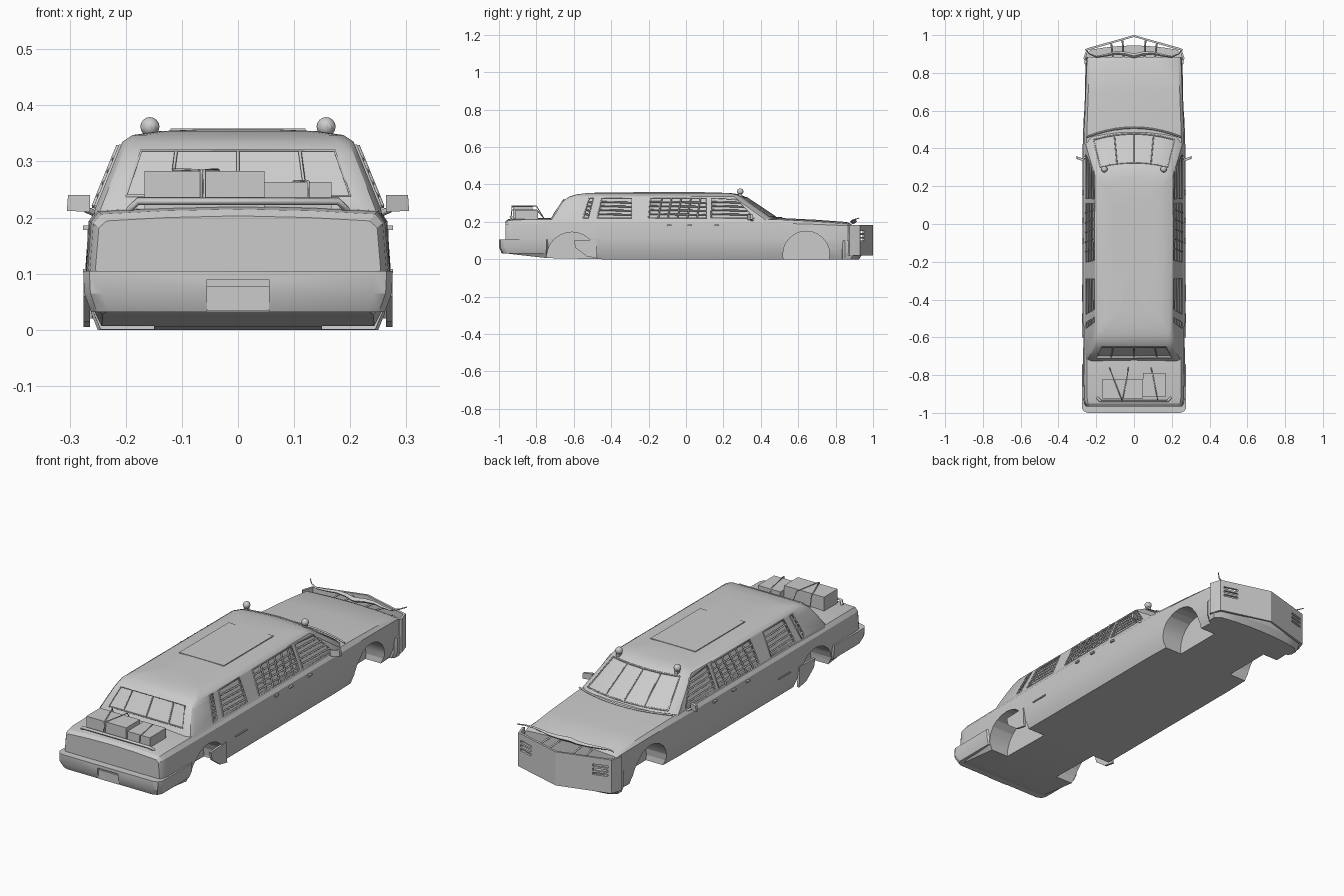
import bpy, bmesh, math
from mathutils import Vector

cube = bpy.data.objects.get("Cube")
if cube:
    bpy.data.objects.remove(cube)

gray = bpy.data.materials.new("plain gray")
gray.use_nodes = True
gray.diffuse_color = (0.6, 0.6, 0.6, 1)
gray.node_tree.nodes["Principled BSDF"].inputs["Base Color"].default_value = (0.6, 0.6, 0.6, 1)


def finish(name, bm, smooth=False):
    bmesh.ops.recalc_face_normals(bm, faces=bm.faces)
    me = bpy.data.meshes.new(name)
    bm.to_mesh(me)
    bm.free()
    me.materials.append(gray)
    ob = bpy.data.objects.new(name, me)
    bpy.context.collection.objects.link(ob)
    if smooth:
        smooth_edges(ob)
    return ob


def activate(ob):
    bpy.ops.object.select_all(action='DESELECT')
    ob.select_set(True)
    bpy.context.view_layer.objects.active = ob


def smooth_edges(ob):
    activate(ob)
    bpy.ops.object.shade_smooth_by_angle(angle=math.radians(28))


def loft(name, rings, smooth=True):
    bm = bmesh.new()
    rows = [[bm.verts.new(p) for p in r] for r in rings]
    n = len(rows[0])
    for a, b in zip(rows, rows[1:]):
        for i in range(n):
            j = (i + 1) % n
            bm.faces.new((a[i], a[j], b[j], b[i]))
    bm.faces.new(rows[0])
    bm.faces.new(rows[-1])
    return finish(name, bm, smooth)


def prism(name, pts, offset):
    off = Vector(offset)
    return loft(name, [pts, [Vector(p) + off for p in pts]], False)


def box(name, lo, hi):
    (a, b, c), (d, e, f) = lo, hi
    return prism(name, [(a, b, c), (d, b, c), (d, e, c), (a, e, c)], (0, 0, f - c))


def cylinder(name, x0, x1, y, z, r, sides=24):
    ring = [(x0, y + r * math.cos(k * math.tau / sides), z + r * math.sin(k * math.tau / sides))
            for k in range(sides)]
    return prism(name, ring, (x1 - x0, 0, 0))


def cut(ob, cutters):
    for c in cutters:
        mod = ob.modifiers.new("cut", 'BOOLEAN')
        mod.operation, mod.solver, mod.object = 'DIFFERENCE', 'EXACT', c
        activate(ob)
        bpy.ops.object.modifier_apply(modifier=mod.name)
    smooth_edges(ob)


def discard(cutters):
    for c in cutters:
        bpy.data.objects.remove(c)


def wires(name, lines, r):
    cu = bpy.data.curves.new(name, 'CURVE')
    cu.dimensions = '3D'
    cu.bevel_depth, cu.bevel_resolution, cu.use_fill_caps = r, 0, True
    for pts in lines:
        sp = cu.splines.new('POLY')
        sp.points.add(len(pts) - 1)
        for p, q in zip(sp.points, pts):
            p.co = (*q, 1)
    cu.materials.append(gray)
    ob = bpy.data.objects.new(name, cu)
    bpy.context.collection.objects.link(ob)


def plan_ring(z, rear, front, hw, bow, corner):
    half = [(hw * t, front - bow * t * t) for t in (0, .3, .6, .88)]
    half += [(hw, front - bow - corner), (hw, rear + corner), (hw * .96, rear + corner * .3), (hw * .88, rear)]
    return [(x, y, z) for x, y in half] + [(-x, y, z) for x, y in half[:0:-1]]


def body_ring(y, w, zb, zt):
    half = [(w * .5, zb), (w - .025, zb), (w - .006, max(.045, zb + .015)), (w + .002, .11), (w - .004, .195 + (zt - .222) * .6),
            (w - .018, zt - .006), (w * .5, zt)]
    pts = half + [(0, zt + .003)] + [(-x, z) for x, z in half[::-1]]
    return [(x, y, z) for x, z in pts]


# Lower body, with bumpers and wheel openings
body = loft("body", [body_ring(*s) for s in (
    (-.965, .252, .035, .2), (-.95, .262, .03, .212), (-.92, .266, .026, .217), (-.74, .268, .006, .218),
    (-.45, .27, 0, .22), (.4, .27, 0, .22), (.5, .267, 0, .218), (.7, .26, 0, .208),
    (.86, .253, 0, .196), (.885, .25, 0, .185))])
rear_bumper = loft("rear_bumper", [plan_ring(*r) for r in (
    (.032, -.985, -.72, .262, 0, .03), (.065, -1, -.72, .274, 0, .025), (.105, -1, -.72, .276, 0, .025))])
front_bumper = loft("front_bumper", [plan_ring(*r) for r in (
    (0, .83, .925, .25, .025, .02), (.03, .83, .945, .262, .03, .02), (.1, .83, .945, .262, .03, .02))])
wells = [cylinder("well_cutter", s * .15, s * .4, y, z, r)
         for s in (-1, 1) for y, z, r in ((.643, .025, .125), (-.61, .01, .135))]
cut(body, wells)
cut(rear_bumper, wells)
recess = box("plate_cutter", (-.055, -1.05, .02), (.055, -.982, .09))
cut(rear_bumper, [recess])
discard(wells + [recess])
box("number_plate", (-.055, -.99, .034), (.055, -.975, .078))
for s, side in ((1, "left"), (-1, "right")):
    prism(side + "_loose_fender_panel", [(s * .264, y, z) for y, z in (
        (-.6, .1), (-.48, .105), (-.475, .005), (-.53, .015), (-.59, .06))], (s * .011, 0, 0))


# Cabin: stacked plan outlines from belt to roof
def side_x(z):
    return .255 - (z - .215) * .408


cabin = loft("cabin", [plan_ring(*r) for r in (
    (.19, -.735, .515, .258, .045, .03), (.215, -.725, .495, .255, .045, .03),
    (.27, -.69, .412, side_x(.27), .04, .03), (.31, -.66, .352, side_x(.31), .035, .03),
    (.335, -.625, .315, side_x(.335), .03, .03), (.347, -.585, .285, .188, .025, .03),
    (.354, -.53, .24, .14, .02, .03), (.357, -.45, .15, .07, .01, .03))])

# Side windows: recessed panes with frames and security bars
windows = {
    "quarter": [(-.55, .22), (-.523, .22), (-.494, .328), (-.517, .328)],
    "rear_door": [(-.475, .22), (-.29, .22), (-.29, .328), (-.45, .328)],
    "middle": [(-.2, .22), (.11, .22), (.11, .328), (-.19, .328)],
    "front_door": [(.135, .22), (.365, .22), (.275, .32), (.135, .328)]}
cutters = []
for s, side in ((1, "left"), (-1, "right")):
    for name, pts in windows.items():
        def on_side(y, z, out=0.0):
            return (s * (side_x(z) + out), y, z)

        cutters.append(prism("window_cutter", [on_side(y, z, -.01) for y, z in pts], (s * .04, 0, 0)))
        wires(f"{side}_{name}_frame", [[on_side(y, z) for y, z in pts + pts[:1]]], .004)
        (ya, z0), (yb, _), (yc, _), (yd, z1) = pts
        bars = []
        for k in range(1, 5):
            t = k / 5
            z = z0 + (z1 - z0) * t
            bars.append([on_side(ya + (yd - ya) * t, z, .002), on_side(yb + (yc - yb) * t, z - .004, .002)])
        if name == "middle":
            for k in range(1, 6):
                y = ya + (yb - ya) * k / 6
                bars.append([on_side(y, z0, .004), on_side(y + .02, z1, .004)])
        wires(f"{side}_{name}_bars", bars, .0045)

# Rear window recess with dividers
glass = [(-.2, -.709, .238), (.2, -.709, .238), (.172, -.653, .32), (-.172, -.653, .32)]
cutters.append(prism("rear_window_cutter", [Vector(p) + Vector((0, .01, 0)) for p in glass], (0, -.05, 0)))
cut(cabin, cutters)
discard(cutters)
wires("rear_window_dividers", [[(x * 1.1, -.705, .238), (x, -.65, .32)] for x in (-.11, 0, .11)], .003)
wires("rear_window_frame", [glass + glass[:1]], .003)


# Windshield frame and dividers following the bowed glass
def shield(x, z):
    t = (z - .215) / .12
    return (x, .497 - .18 * t - (.045 - .015 * t) * (x / side_x(z)) ** 2, z)


steps = [k / 5 for k in range(-5, 6)]
wires("windshield_frame", [[shield(.215 * k, .228) for k in steps] + [shield(.178 * k, .33) for k in steps[::-1]]
                           + [shield(-.215, .228)]], .004)
wires("windshield_dividers", [[shield(x * 1.15, .228), shield(x, .33)] for x in (-.09, 0, .09)], .003)
wires("cowl_edge", [[(.25 * k, .51 - .05 * k * k, .222) for k in steps]], .005)
box("roof_hatch", (-.12, -.28, .35), (.12, .1, .359))

# Roof lamps, mirrors and side details
for s, side in ((1, "left"), (-1, "right")):
    bm = bmesh.new()
    bmesh.ops.create_uvsphere(bm, u_segments=12, v_segments=8, radius=.017)
    bmesh.ops.translate(bm, verts=bm.verts, vec=(s * .157, .29, .362))
    finish(side + "_roof_lamp", bm, True)
    box(side + "_lamp_foot", (s * .157 - .008, .28, .335), (s * .157 + .008, .3, .355))
    prism(side + "_mirror", [(s * .264, .33, .21), (s * .305, .345, .212), (s * .303, .345, .24), (s * .264, .33, .24)],
          (0, .014, 0))
    wires(side + "_mirror_arm", [[(s * .25, .36, .205), (s * .272, .343, .215)]], .006)
    for y in (-.09, .02, .165):
        box(side + "_door_handle", (s * .262, y - .012, .178), (s * .276, y + .012, .186))
    box(side + "_side_trim", (s * .262, -.41, .102), (s * .276, -.32, .108))

# Wedge ram in front of the nose, slotted near both ends
outline = [(-.268, .875), (-.25, .93), (0, 1), (.25, .93), (.268, .875)]
inner = [(x * .97, y - .01) for x, y in outline[::-1]]
ram = prism("front_ram", [(x, y, .02) for x, y in outline + inner], (0, 0, .163))
slots = [box("slot_cutter", (s * .2 - .035, .9, z), (s * .2 + .035, 1.0, z + .011))
         for s in (-1, 1) for z in (.1, .12, .14)]
cut(ram, slots)
discard(slots)
wires("ram_struts", [[(s * x, .87, .18), (s * x * 1.1, .985 - x * .25, .17)] for s in (-1, 1) for x in (.055, .11)], .005)

# Horn ornament across the nose
horn = [(0, .89, .2), (.05, .903, .203), (.1, .905, .205), (.15, .893, .204), (.2, .885, .205), (.235, .9, .212), (.26, .925, .22)]
path = [(-x, y, z) for x, y, z in horn[:0:-1]] + horn
loft("horns", [[(x, y - r, z), (x, y, z + r), (x, y + r, z), (x, y, z - r)]
               for x, y, z in path for r in [.012 - .038 * abs(x) + .0005]])

# Luggage on the boot lid
box("large_case", (-.167, -.925, .215), (.047, -.82, .283))
box("small_case", (.047, -.915, .215), (.167, -.79, .263))
wires("luggage_rail", [[(-.195, -.92, .213), (-.178, -.937, .229), (.178, -.937, .229), (.195, -.92, .213)]], .007)
wires("luggage_straps", [[(a, -.76, .22), (b, -.8, h), (c, -.93, h), (c, -.935, .225)] for a, b, c, h in (
    (-.13, -.115, -.065, .285), (.09, .1, .125, .265), (-.03, -.035, -.06, .285))], .0025)
